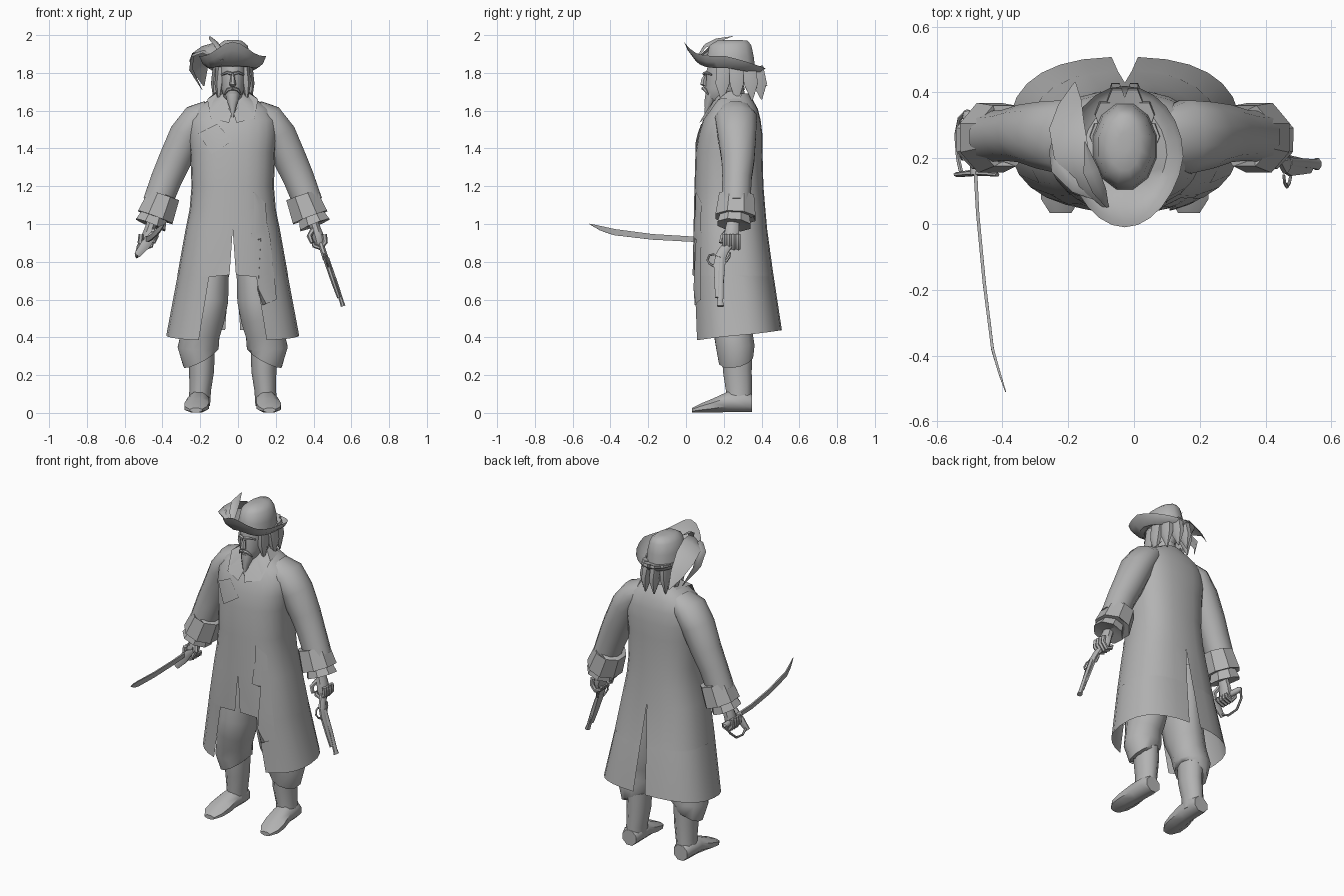
import bpy, bmesh, math
from mathutils import Vector
from mathutils.bvhtree import BVHTree

CX = -0.028  # body centre line
grey = bpy.data.materials.new("plain_grey")
grey.diffuse_color = (0.45, 0.45, 0.45, 1)


def finish(name, bm, angle=50, weld=0.0005):
    bmesh.ops.remove_doubles(bm, verts=bm.verts, dist=weld)
    bmesh.ops.recalc_face_normals(bm, faces=bm.faces)
    me = bpy.data.meshes.new(name)
    bm.to_mesh(me)
    bm.free()
    me.materials.append(grey)
    ob = bpy.data.objects.new(name, me)
    bpy.context.collection.objects.link(ob)
    bpy.ops.object.select_all(action='DESELECT')
    ob.select_set(True)
    bpy.context.view_layer.objects.active = ob
    bpy.ops.object.shade_smooth_by_angle(angle=math.radians(angle))
    return ob


def skin(bm, rows, closed=True):
    for a, b in zip(rows, rows[1:]):
        n = len(a)
        for i in range(n if closed else n - 1):
            j = (i + 1) % n
            bm.faces.new((a[i], a[j], b[j], b[i]))


def tube(name, rings, n=10, caps=(True, True), ref=(0, 1, 0), axis=None, angle=50):
    """rings: (x, y, z, half size along ref, half size across)"""
    bm = bmesh.new()
    P = [Vector(r[:3]) for r in rings]
    rows = []
    for i, r in enumerate(rings):
        t = Vector(axis) if axis else P[min(i + 1, len(P) - 1)] - P[max(i - 1, 0)]
        t.normalize()
        u = Vector(ref)
        u = (u - t * u.dot(t)).normalized()
        v = t.cross(u)
        rows.append([bm.verts.new(P[i] + u * r[3] * math.cos(a) + v * r[4] * math.sin(a))
                     for a in (2 * math.pi * (k + 0.5) / n for k in range(n))])
    skin(bm, rows)
    for c, row in zip(caps, (rows[0], rows[-1])):
        if c:
            bm.faces.new(row)
    return finish(name, bm, angle)


def sheet(name, rows, angle=50):
    bm = bmesh.new()
    skin(bm, [[bm.verts.new(p) for p in r] for r in rows], False)
    return finish(name, bm, angle)


# Long coat: z, half width, front y, back y, front gap, back gap, front-to-back hem tilt
COAT = [(1.69, .07, .17, .33, 0, 0, 0), (1.655, .13, .15, .355, 0, 0, 0), (1.61, .20, .125, .38, 0, 0, 0),
        (1.55, .235, .09, .395, 0, 0, 0), (1.47, .235, .065, .405, 0, 0, 0), (1.38, .225, .05, .405, 0, 0, 0),
        (1.2, .218, .045, .41, 0, 0, 0), (1.08, .228, .042, .42, 0, 0, 0), (.97, .25, .04, .43, 0, 0, 0),
        (.73, .293, .035, .463, .017, .02, 0), (.72, .294, .035, .465, .125, .021, 0),
        (.41, .352, .04, .508, .18, .04, .028)]
bm = bmesh.new()
M, E = 13, 2.5
for s in (-1, 1):
    rows = []
    for z, w, yf, yb, gf, gb, tilt in COAT:
        a0 = math.asin((gf / w) ** (E / 2))
        a1 = math.pi - math.asin((gb / w) ** (E / 2))
        row = []
        for k in range(M):
            a = a0 + (a1 - a0) * k / (M - 1)
            c = math.cos(a)
            x = w * max(math.sin(a), 0) ** (2 / E)
            y = (yf + yb) / 2 - (yb - yf) / 2 * math.copysign(abs(c) ** (2 / E), c)
            row.append(bm.verts.new((CX + s * x, y, z - tilt * c)))
        rows.append(row)
    skin(bm, rows, False)
coat = finish("coat", bm, 60)
tree = BVHTree.FromPolygons([v.co for v in coat.data.vertices], [p.vertices for p in coat.data.polygons])


# Sewn patches laid on the front of the coat
def patch(name, left, right, lift=0.008, steps=4):
    rows = []
    for l, r in zip(left, right):
        row = []
        for k in range(steps + 1):
            x, z = (l[i] + (r[i] - l[i]) * k / steps for i in (0, 1))
            hit = tree.ray_cast(Vector((x, -1, z)), Vector((0, 1, 0)))[0]
            row.append((x, (hit.y if hit else 0.05) - lift, z))
        rows.append(row)
    sheet(name, rows)


patch("chest_patch", [(-.21, 1.48), (-.175, 1.425), (-.14, 1.37)], [(-.11, 1.53), (-.07, 1.485), (-.03, 1.44)])
patch("torn_strip", [(.083, 1.17), (.085, 1.08), (.068, .93), (.105, .92), (.085, .70), (.08, .64), (.13, .57)],
      [(.088, 1.168), (.145, 1.11), (.155, 1.0), (.17, .93), (.185, .78), (.195, .70), (.205, .60)])

for s, side in ((-1, "right"), (1, "left")):
    def X(d):
        return CX + s * d

    # Sleeve, turned-back cuff and shirt cuff
    tube(side + "_sleeve", [(X(.12), .26, 1.60, .09, .06), (X(.185), .265, 1.56, .115, .085),
                            (X(.245), .27, 1.47, .105, .095), (X(.305), .275, 1.34, .09, .09),
                            (X(.35), .27, 1.24, .08, .085), (X(.40), .265, 1.11, .08, .08)], 12)
    tube(side + "_cuff", [(X(.375), .268, 1.14, .075, .075), (X(.365), .268, 1.15, .10, .092),
                          (X(.41), .262, 1.035, .115, .105), (X(.405), .262, 1.045, .09, .08)], 8, (False, True), angle=35)
    tube(side + "_shirt_cuff", [(X(.41), .26, 1.06, .08, .07), (X(.435), .255, .995, .095, .09),
                                (X(.43), .255, 1.01, .04, .04)], 8, angle=35)
    # Hand with curled fingers and thumb
    tube(side + "_hand", [(X(.42), .25, 1.03, .03, .028), (X(.44), .245, .97, .04, .03), (X(.455), .24, .92, .045, .036),
                          (X(.46), .235, .885, .035, .028)], 8)
    for k in range(4):
        y = .205 + .024 * k
        tube(side + "_finger", [(X(.485), y, .945, .013, .014), (X(.49), y, .905, .013, .014),
                                (X(.465), y, .872, .013, .013), (X(.43), y, .885, .012, .011),
                                (X(.425), y, .905, .01, .009)], 6)
    tube(side + "_thumb", [(X(.425), .225, .97, .015, .014), (X(.405), .195, .935, .015, .014),
                           (X(.42), .185, .9, .011, .01)], 6)
    # Breeches gathered under the knee
    tube(side + "_breeches", [(X(.10), .25, .93, .12, .085), (X(.115), .25, .75, .13, .098), (X(.128), .24, .6, .135, .108),
                              (X(.148), .24, .50, .125, .108), (X(.17), .25, .42, .105, .105),
                              (X(.183), .262, .345, .105, .112), (X(.175), .265, .285, .095, .098),
                              (X(.165), .27, .31, .075, .065)], 12)
    # Boot leg and foot
    tube(side + "_boot_leg", [(X(.165), .27, .33, .085, .07), (X(.165), .272, .22, .08, .066),
                              (X(.172), .28, .12, .072, .057), (X(.178), .28, .04, .072, .058)], 10)
    tube(side + "_foot", [(X(.178), .35, .05, .05, .05), (X(.18), .31, .06, .06, .062), (X(.182), .22, .058, .058, .062),
                          (X(.19), .14, .038, .04, .07), (X(.195), .075, .025, .025, .064), (X(.195), .033, .014, .013, .035)],
         8, ref=(0, 0, 1), axis=(0, -1, 0))
    # Collar flap
    sheet(side + "_collar", [[(X(.065), .30, 1.72), (X(.11), .29, 1.665)], [(X(.075), .22, 1.70), (X(.135), .17, 1.66)],
                             [(X(.045), .145, 1.65), (X(.115), .10, 1.56)], [(X(.005), .10, 1.585), (X(.02), .07, 1.535)]])
    # Hair locks
    for k, (d, y, z) in enumerate(((.075, .19, 1.65), (.095, .27, 1.64), (.075, .35, 1.655), (.03, .40, 1.66))):
        tube(side + "_hair_lock", [(X(d * .8), y * .8 + .05, 1.83, .045, .03), (X(d * .95), y * .95 + .012, 1.74, .042, .025),
                                   (X(d), y, z, .004, .004)], 6)
    # Brow, cheek, moustache
    tube(side + "_brow", [(X(.003), .097, 1.795, .01, .01), (X(.03), .105, 1.802, .01, .008), (X(.058), .135, 1.79, .005, .005)], 6)
    tube(side + "_moustache", [(X(0), .092, 1.718, .012, .01), (X(.025), .1, 1.712, .01, .009),
                               (X(.045), .118, 1.685, .003, .003)], 6)

# Neck, head, nose and pointed beard
tube("neck", [(CX, .255, 1.62, .07, .06), (CX, .245, 1.74, .06, .055)], 10)
tube("head", [(CX, .17, 1.645, .05, .025), (CX, .185, 1.67, .083, .048), (CX, .20, 1.715, .10, .062),
              (CX, .212, 1.765, .108, .069), (CX, .22, 1.81, .115, .073), (CX, .23, 1.88, .11, .07)], 12, axis=(0, 0, 1))
tube("nose", [(CX, .108, 1.80, .008, .008), (CX, .094, 1.765, .016, .013), (CX, .092, 1.738, .018, .018),
              (CX, .105, 1.728, .012, .012)], 6, axis=(0, 0, 1))
tube("beard", [(CX, .14, 1.69, .04, .042), (CX, .128, 1.655, .032, .034), (CX, .115, 1.615, .017, .018),
               (CX, .10, 1.55, .003, .003)], 8, axis=(0, 0, 1))

# Hat: crown, then a brim turned up at front and sides
tube("hat_crown", [(CX, .235, 1.83, .135, .10), (CX, .235, 1.885, .128, .096), (CX, .235, 1.945, .115, .082),
                   (CX, .245, 1.97, .085, .05), (CX, .25, 1.975, .03, .018)], 12, (False, True), axis=(0, 0, 1))
N = 24
rows = []
for f in (0.5, .72, .92, 1.0):
    row = []
    for k in range(N + 1):
        a = 2 * math.pi * k / N
        c, sn = math.cos(a), math.sin(a)
        front = max(c, 0)
        rx, ry = .178 - .025 * front, .215
        lift = {.5: 0, .72: -.015, .92: .01, 1.0: .04}[f]
        edge = (.09 * front ** 4 + .015 * sn * sn - .05 * max(-c, 0)) * (f - .5) * 2
        row.append((CX + rx * f * sn, .205 + .015 * (1 - f) - ry * f * c, 1.835 + lift + edge))
    rows.append(row)
sheet("hat_brim", rows)


# Feathers: (x, y, z, half width) along the quill
def feather(name, pts, side):
    d = Vector(side).normalized()
    sheet(name, [[Vector(p[:3]) - d * p[3], Vector(p[:3]) + Vector((0, 0, .012 if p[3] > .01 else 0)),
                  Vector(p[:3]) + d * p[3]] for p in pts], 60)


feather("large_feather", [(-.09, .05, 1.87, .004), (-.14, .12, 1.925, .035), (-.19, .21, 1.93, .06), (-.205, .30, 1.89, .06),
                          (-.195, .37, 1.81, .04), (-.18, .43, 1.73, .003)], (1, .2, .5))
feather("side_feather", [(-.10, .07, 1.87, .004), (-.18, .12, 1.91, .025), (-.24, .19, 1.89, .035), (-.25, .25, 1.82, .03),
                         (-.19, .31, 1.71, .003)], (.3, 1, .2))
feather("upright_feather", [(-.08, .05, 1.87, .004), (-.105, .10, 1.94, .022), (-.13, .16, 1.97, .025),
                            (-.15, .25, 1.995, .002)], (1, .3, -.3))

# Sword: curved blade, grip, guard plate and knuckle bow
tube("sword_blade", [(-.482, .16, .922, .018, .008), (-.475, .03, .92, .02, .007), (-.455, -.18, .932, .021, .007),
                     (-.43, -.38, .957, .023, .006), (-.41, -.45, .977, .017, .005), (-.39, -.51, 1.0, .002, .002)],
     4, ref=(0, 0, 1), angle=30)
tube("sword_grip", [(-.482, .15, .922, .016, .016), (-.49, .25, .915, .017, .017), (-.505, .33, .925, .018, .018),
                    (-.51, .345, .93, .008, .008)], 8, ref=(0, 0, 1))
tube("sword_guard", [(-.535, .15, .835, .008, .018), (-.49, .155, .89, .01, .028), (-.45, .155, .94, .01, .022),
                     (-.415, .15, .965, .006, .01)], 8)
tube("knuckle_bow", [(-.525, .155, .845, .007, .007), (-.535, .2, .825, .007, .007), (-.54, .27, .835, .007, .007),
                     (-.53, .32, .88, .007, .007), (-.51, .34, .925, .007, .007)], 6, ref=(1, 0, 0))

# Pistol: butt, stock, barrel, trigger guard and hammer
tube("pistol_grip", [(.425, .26, .945, .02, .016), (.435, .235, .905, .025, .017), (.45, .20, .86, .028, .017),
                     (.463, .18, .82, .032, .017)], 8)
tube("pistol_stock", [(.458, .185, .835, .03, .015), (.475, .177, .785, .033, .015), (.51, .175, .68, .026, .013),
                      (.535, .175, .61, .022, .011)], 8)
tube("pistol_barrel", [(.47, .188, .82, .015, .013), (.52, .185, .68, .015, .012), (.55, .182, .585, .016, .012),
                       (.557, .182, .565, .02, .014)], 8)
tube("trigger_guard", [(.455, .15, .84, .005, .006), (.458, .125, .835, .005, .006), (.465, .113, .81, .005, .006),
                       (.472, .125, .79, .005, .006), (.477, .15, .775, .005, .006)], 6, ref=(1, 0, 0))
tube("pistol_hammer", [(.465, .21, .80, .008, .008), (.46, .228, .825, .008, .007), (.455, .235, .85, .004, .004)], 6, ref=(1, 0, 0))
